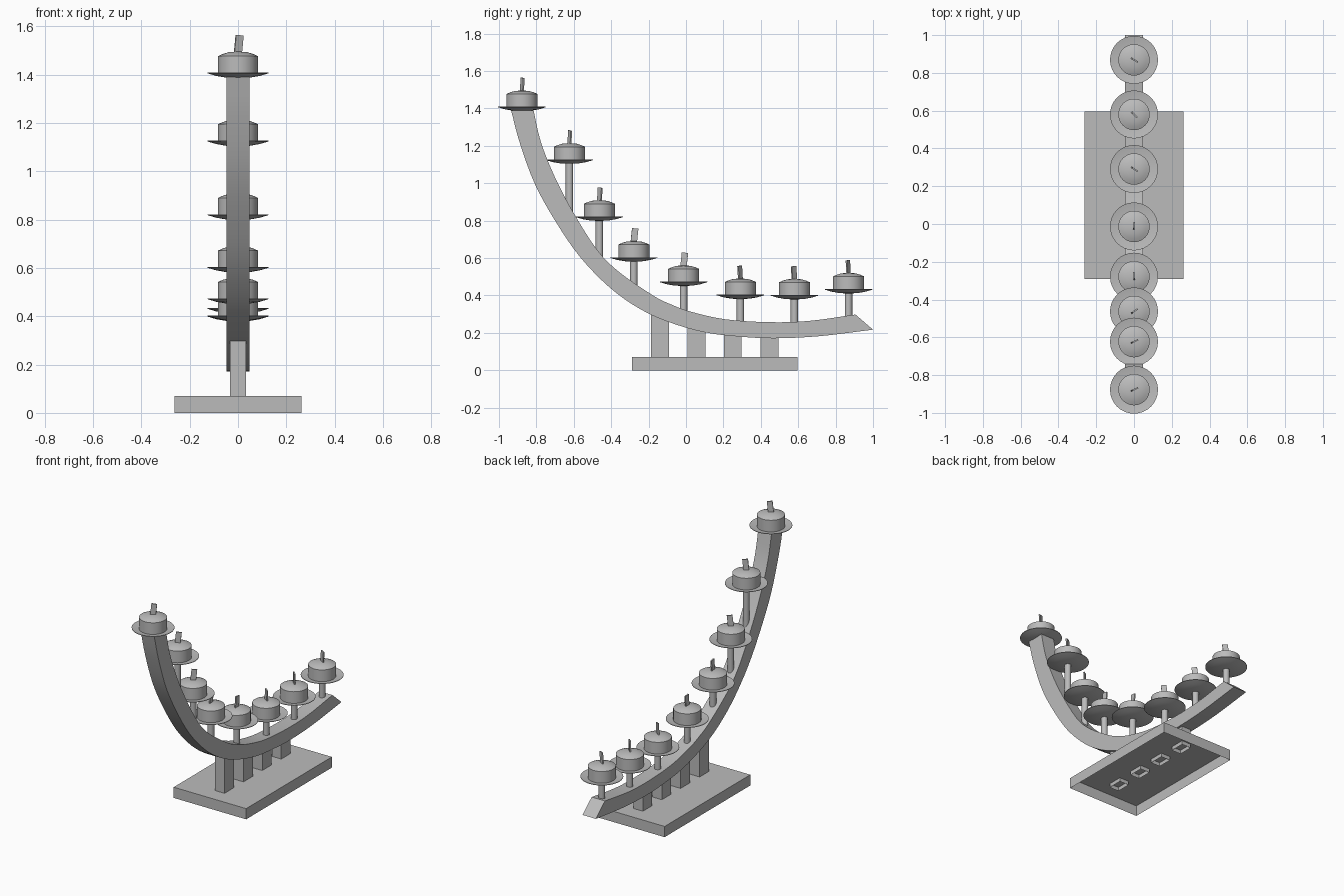
import bpy, bmesh, math
from mathutils import Vector, Matrix

if "Cube" in bpy.data.objects:
    bpy.data.objects.remove(bpy.data.objects["Cube"])

grey = bpy.data.materials.new("warm grey metal")
grey.diffuse_color = (0.5, 0.5, 0.5, 1)
grey.use_nodes = True
grey.node_tree.nodes["Principled BSDF"].inputs["Base Color"].default_value = grey.diffuse_color


def finish(name, bm, smooth=True):
    me = bpy.data.meshes.new(name)
    bmesh.ops.recalc_face_normals(bm, faces=bm.faces)
    bm.to_mesh(me)
    bm.free()
    me.materials.append(grey)
    ob = bpy.data.objects.new(name, me)
    bpy.context.collection.objects.link(ob)
    if smooth:
        bpy.context.view_layer.objects.active = ob
        ob.select_set(True)
        bpy.ops.object.shade_smooth_by_angle(angle=math.radians(35))
        ob.select_set(False)
    return ob


def box(name, x, y, z, matrix=None, open_bottom=False):
    """Box from (min, max) ranges, optionally without its bottom face."""
    bm = bmesh.new()
    bmesh.ops.create_cube(bm, size=1)
    for v in bm.verts:
        v.co = Vector([(r[0] + r[1]) / 2 + c * (r[1] - r[0])
                       for c, r in zip(v.co, (x, y, z))])
    if open_bottom:
        low = [f for f in bm.faces if f.normal.z < -0.9]
        bmesh.ops.delete(bm, geom=low, context='FACES')
    if matrix:
        bm.transform(matrix)
    return finish(name, bm, False)


def lathe(name, profile, y, z, steps=32):
    """Revolve (radius, height) points round a vertical axis at (0, y, z)."""
    bm = bmesh.new()
    vs = [bm.verts.new((r, 0, h)) for r, h in profile]
    es = [bm.edges.new(p) for p in zip(vs, vs[1:])]
    bmesh.ops.spin(bm, geom=vs + es, cent=(0, 0, 0), axis=(0, 0, 1),
                   angle=2 * math.pi, steps=steps)
    bmesh.ops.remove_doubles(bm, verts=bm.verts, dist=0.0005)
    bm.transform(Matrix.Translation((0, y, z)))
    return finish(name, bm)


def spline(pts, n=4):
    """Catmull-Rom curve through 2D points."""
    p = [Vector(q) for q in pts]
    p = [2 * p[0] - p[1]] + p + [2 * p[-1] - p[-2]]
    out = []
    for a, b, c, d in zip(p, p[1:], p[2:], p[3:]):
        for i in range(n):
            t = i / n
            out.append(0.5 * (2 * b + (c - a) * t + (2 * a - 5 * b + 4 * c - d) * t * t
                              + (3 * b - a - 3 * c + d) * t ** 3))
    return out + [p[-2]]


# Hollow base plate and the four posts that pass through it
box("base", (-0.262, 0.262), (-0.29, 0.595), (0, 0.07), open_bottom=True)
for y, top in ((-0.14, 0.32), (0.056, 0.26), (0.25, 0.23), (0.446, 0.22)):
    box("support_post", (-0.034, 0.034), (y - 0.048, y + 0.048), (0.045, top),
        open_bottom=True)

# Curved arm: outer and inner edge in the (y, z) plane, given a width in x
outer = spline([(-0.935, 1.39), (-0.89, 1.22), (-0.81, 1.0), (-0.70, 0.80),
                (-0.57, 0.61), (-0.41, 0.444), (-0.25, 0.33), (-0.09, 0.257),
                (0.10, 0.203), (0.286, 0.18), (0.47, 0.171), (0.71, 0.182), (1.0, 0.217)])
inner = spline([(-0.815, 1.39), (-0.78, 1.235), (-0.72, 1.075), (-0.623, 0.88),
                (-0.48, 0.65), (-0.356, 0.524), (-0.17, 0.396), (-0.075, 0.35),
                (0.02, 0.315), (0.206, 0.273), (0.446, 0.257), (0.66, 0.264),
                (0.906, 0.298)])
bm = bmesh.new()
rings = [[bm.verts.new((x, q.x, q.y)) for x, q in
          ((-0.048, o), (0.048, o), (0.048, i), (-0.048, i))]
         for o, i in zip(outer, inner)]
for a, b in zip(rings, rings[1:]):
    for k in range(4):
        m = (k + 1) % 4
        bm.faces.new((a[k], a[m], b[m], b[k]))
bm.faces.new(rings[0])
bm.faces.new(rings[-1])
finish("curved_arm", bm)

# Candles: y, dish height, stem foot height (None = sits on the arm), wick turn
candles = [(-0.877, 1.405, None, 25), (-0.623, 1.123, 0.82, 25),
           (-0.463, 0.818, 0.58, 35), (-0.279, 0.60, 0.42, 95),
           (-0.013, 0.47, 0.29, 88), (0.291, 0.40, 0.23, -35),
           (0.58, 0.398, 0.23, -45), (0.869, 0.43, 0.25, -30)]
for y, z, foot, turn in candles:
    lathe("drip_dish", [(0, -0.02), (0.05, -0.017), (0.09, -0.01), (0.127, 0.001),
                        (0.127, 0.004), (0.083, -0.004), (0, -0.006)], y, z)
    lathe("candle", [(0, -0.006), (0.083, -0.006), (0.083, 0.072), (0.065, 0.08),
                     (0.04, 0.088), (0, 0.091)], y, z)
    place = (Matrix.Translation((0, y, z + 0.088))
             @ Matrix.Rotation(math.radians(turn), 4, 'Z')
             @ Matrix.Rotation(math.radians(6), 4, 'Y'))
    box("wick", (-0.017, 0.017), (-0.004, 0.004), (0, 0.071), place)
    if foot:
        h = foot - z
        lathe("candle_stem", [(0, h), (0.02, h), (0.02, -0.015), (0, -0.015)], y, z, 16)
